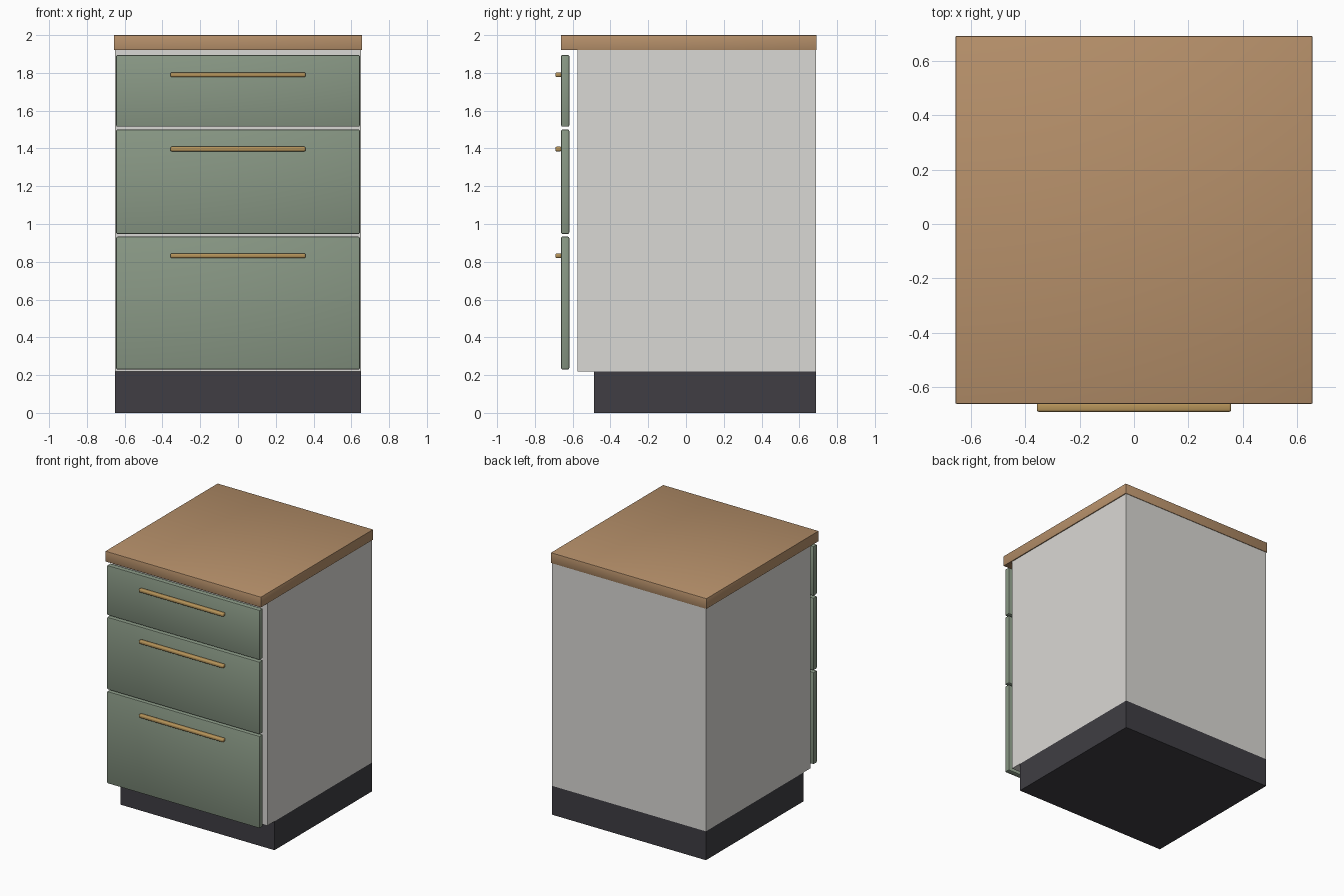
import bpy
import math

# Remove the default cube
default = bpy.data.objects.get("Cube")
if default:
    bpy.data.objects.remove(default, do_unlink=True)


def material(name, rgb):
    m = bpy.data.materials.new(name)
    m.use_nodes = True
    m.diffuse_color = (*rgb, 1)
    m.node_tree.nodes["Principled BSDF"].inputs["Base Color"].default_value = (*rgb, 1)
    return m


wood = material("oak_worktop", (0.47, 0.28, 0.145))
green = material("sage_green", (0.25, 0.315, 0.235))
white = material("off_white", (0.70, 0.69, 0.66))
dark = material("charcoal", (0.05, 0.048, 0.057))
brass = material("brass", (0.46, 0.29, 0.10))


def box(name, mat, half_width, y, z, bevel=0, segments=2):
    """Box centred on x = 0, spanning the given y and z ranges."""
    bpy.ops.mesh.primitive_cube_add(size=1, location=(0, sum(y) / 2, sum(z) / 2))
    ob = bpy.context.object
    ob.name = name
    ob.scale = (2 * half_width, y[1] - y[0], z[1] - z[0])
    bpy.ops.object.transform_apply(location=False, rotation=False, scale=True)
    ob.data.materials.append(mat)
    if bevel:
        mod = ob.modifiers.new("Bevel", "BEVEL")
        mod.width = bevel
        mod.segments = segments
        bpy.ops.object.modifier_apply(modifier=mod.name)
        bpy.ops.object.shade_smooth_by_angle(angle=math.radians(35))
    return ob


BACK = 0.688

# Recessed plinth, cabinet body and worktop
box("plinth", dark, 0.65, (-0.488, BACK), (0, 0.22))
box("cabinet_body", white, 0.65, (-0.575, BACK), (0.22, 1.92))
box("worktop", wood, 0.657, (-0.662, 0.692), (1.92, 2.0), 0.003)

# Drawer fronts, each with a slim bar handle
drawers = {
    "top": (1.515, 1.895, 1.79),
    "middle": (0.947, 1.50, 1.397),
    "bottom": (0.23, 0.933, 0.832),
}
for label, (low, high, grip) in drawers.items():
    box(label + "_drawer_front", green, 0.645, (-0.661, -0.618), (low, high), 0.007)
    box(label + "_handle", brass, 0.358, (-0.692, -0.659),
        (grip - 0.013, grip + 0.013), 0.009, 3)
